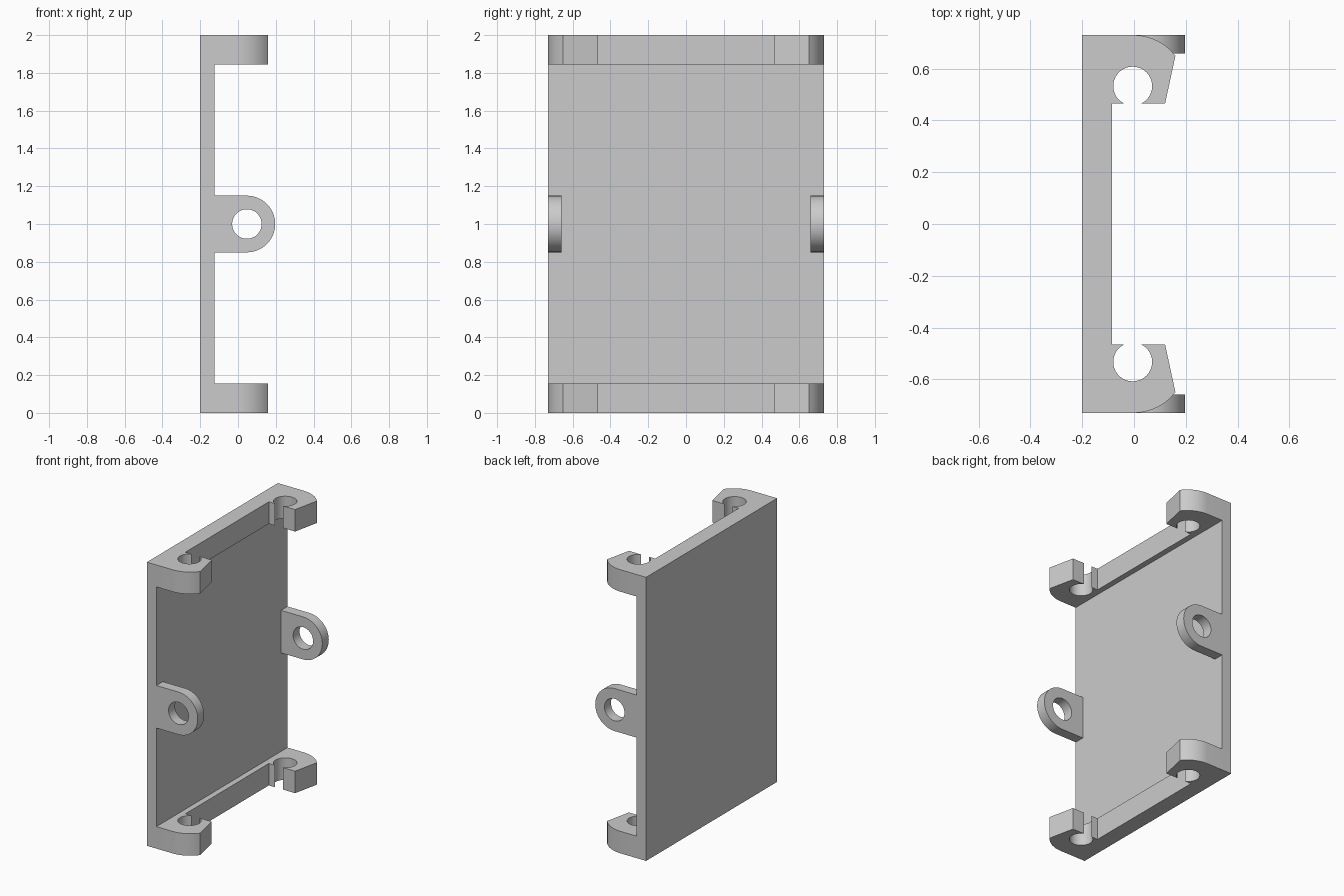
import bpy, bmesh
from math import pi, sin, cos, asin, acos
from mathutils import Vector

cube = bpy.data.objects.get("Cube")
if cube:
    bpy.data.objects.remove(cube, do_unlink=True)

grey = bpy.data.materials.new("plain grey")
grey.use_nodes = True
color = (0.6, 0.6, 0.6, 1)
grey.diffuse_color = color
grey.node_tree.nodes["Principled BSDF"].inputs["Base Color"].default_value = color

HALF_Y, BACK, FACE = 0.73, -0.2, -0.125
RAIL_H, HEIGHT = 0.155, 2.0


def arc(cx, cy, r, start, end, steps):
    """Points along an arc in a flat outline."""
    return [(cx + r * cos(start + (end - start) * i / steps),
             cy + r * sin(start + (end - start) * i / steps))
            for i in range(steps + 1)]


def prism(name, loops, place, depth):
    """Fill an outline (with optional holes) and extrude it along depth."""
    bm = bmesh.new()
    edges = []
    for loop in loops:
        verts = [bm.verts.new(place(*p)) for p in loop]
        edges += [bm.edges.new((verts[i - 1], verts[i])) for i in range(len(verts))]
    if len(loops) == 1:
        faces = [bm.faces.new(verts)]
    else:
        filled = bmesh.ops.triangle_fill(bm, edges=edges, use_beauty=True)
        faces = [g for g in filled["geom"] if isinstance(g, bmesh.types.BMFace)]
    out = bmesh.ops.extrude_face_region(bm, geom=faces, use_keep_orig=True)
    moved = [g for g in out["geom"] if isinstance(g, bmesh.types.BMVert)]
    bmesh.ops.translate(bm, verts=moved, vec=Vector(depth))
    bmesh.ops.recalc_face_normals(bm, faces=bm.faces)
    mesh = bpy.data.meshes.new(name)
    bm.to_mesh(mesh)
    bm.free()
    mesh.materials.append(grey)
    obj = bpy.data.objects.new(name, mesh)
    bpy.context.collection.objects.link(obj)
    bpy.ops.object.select_all(action="DESELECT")
    obj.select_set(True)
    bpy.context.view_layer.objects.active = obj
    bpy.ops.object.shade_smooth_by_angle(angle=pi / 6)
    return obj


# Back plate between the two end rails
plate = [(BACK, -HALF_Y), (FACE, -HALF_Y), (FACE, HALF_Y), (BACK, HALF_Y)]
prism("back_plate", [plate], lambda x, y: (x, y, RAIL_H),
      (0, 0, HEIGHT - 2 * RAIL_H))

# End rails: rounded outer corners and open round sockets at both ends
hole_x, hole_y, hole_r, inner_y = -0.005, -0.533, 0.075, -0.465
mouth = asin((inner_y - hole_y) / hole_r)
half = [(BACK, -HALF_Y)]
half += arc(0, -HALF_Y + 0.2, 0.2, -pi / 2, -acos(0.8), 8)
half += [(0.12, inner_y)]
half += arc(hole_x, hole_y, hole_r, mouth, -pi - mouth, 40)
half += [(-0.085, inner_y)]
outline = half + [(x, -y) for x, y in reversed(half)]
for name, z in (("bottom_rail", 0), ("top_rail", HEIGHT - RAIL_H)):
    prism(name, [outline], lambda x, y: (x, y, z), (0, 0, RAIL_H))

# Mounting ears with round holes
ear_x, ear_z, ear_r = 0.047, 1.0, 0.15
ear = [(FACE, ear_z - ear_r)]
ear += arc(ear_x, ear_z, ear_r, -pi / 2, pi / 2, 32)
ear += [(FACE, ear_z + ear_r)]
bore = arc(ear_x, ear_z, 0.078, 0, 2 * pi, 48)[:-1]
for name, side in (("front_ear", -1), ("back_ear", 1)):
    prism(name, [ear, bore], lambda x, z: (x, side * HALF_Y, z),
          (0, -side * 0.072, 0))
